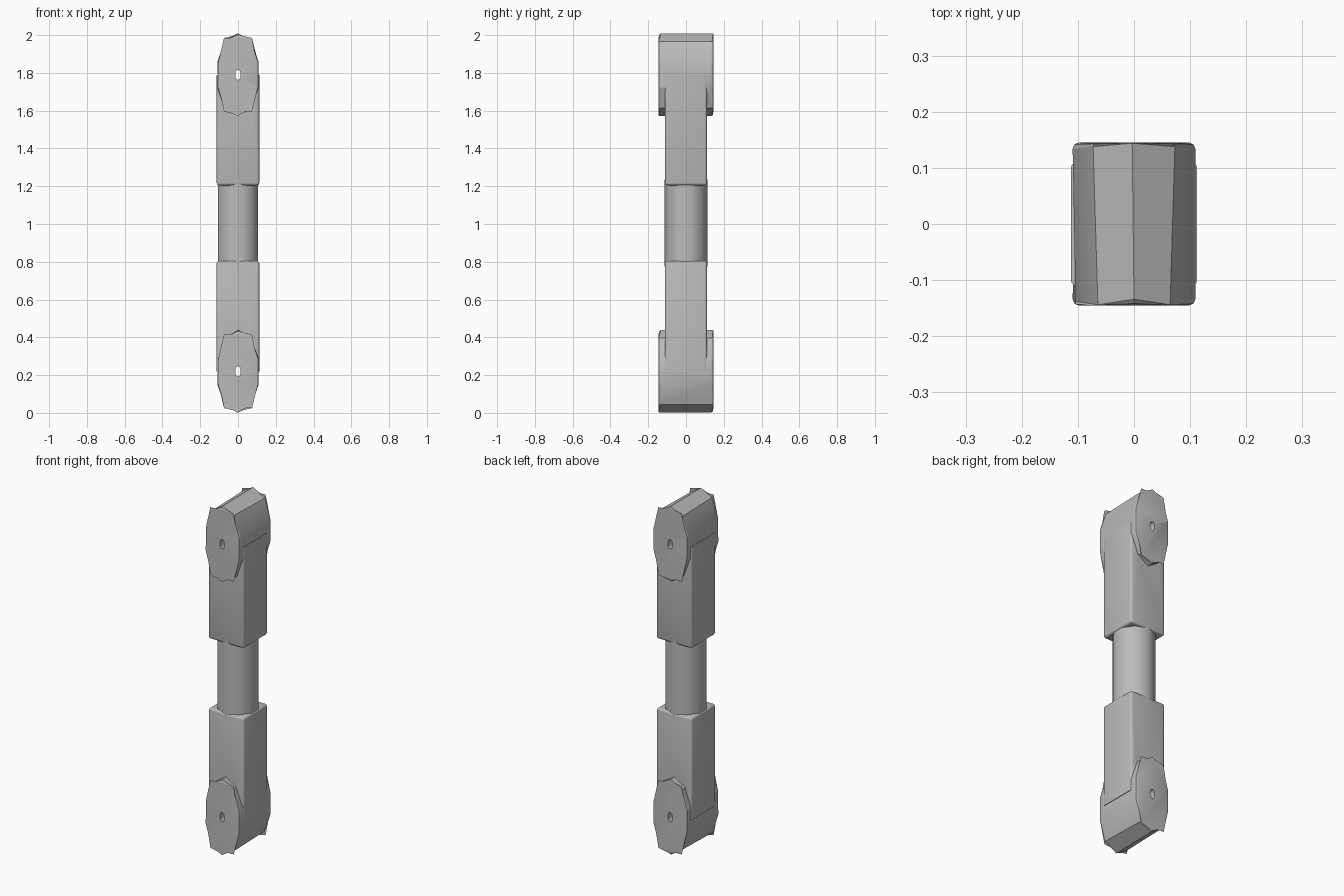
import bpy, bmesh, math
from mathutils import Matrix

if "Cube" in bpy.data.objects:
    bpy.data.objects.remove(bpy.data.objects["Cube"])

MID, HUB = 1.005, 0.785          # centre height, hub distance from it
STRETCH = 1.9                    # hubs and holes are taller than wide

grey = bpy.data.materials.new("plain grey")
grey.use_nodes = True
colour = (0.5, 0.5, 0.5, 1)
grey.diffuse_color = colour
grey.node_tree.nodes["Principled BSDF"].inputs["Base Color"].default_value = colour


def finish(name, bm, angle=32, hidden=False):
    bmesh.ops.recalc_face_normals(bm, faces=bm.faces)
    mesh = bpy.data.meshes.new(name)
    bm.to_mesh(mesh)
    bm.free()
    mesh.materials.append(grey)
    ob = bpy.data.objects.new(name, mesh)
    bpy.context.collection.objects.link(ob)
    ob.hide_render = hidden
    if not hidden:
        smooth(ob, angle)
    return ob


def smooth(ob, angle):
    bpy.ops.object.select_all(action="DESELECT")
    ob.select_set(True)
    bpy.context.view_layer.objects.active = ob
    bpy.ops.object.shade_smooth_by_angle(angle=math.radians(angle))


def cross_cylinder(sides, radius, depth, z, rim=0):
    """Cylinder lying along y, stretched upwards, with an optional rounded rim."""
    bm = bmesh.new()
    bmesh.ops.create_cone(bm, cap_ends=True, segments=sides, radius1=radius,
                          radius2=radius, depth=depth)
    bm.transform(Matrix.Rotation(math.pi / 2, 4, "X"))
    if rim:
        edges = [e for e in bm.edges
                 if abs(e.verts[0].co.y - e.verts[1].co.y) < 0.001]
        bmesh.ops.bevel(bm, geom=edges, offset=rim, segments=2, profile=0.5,
                        affect="EDGES")
    bm.transform(Matrix.Translation((0, 0, z)) @ Matrix.Diagonal((1, 1, STRETCH, 1)))
    return bm


def cut(ob, cutter, operation):
    mod = ob.modifiers.new("cut", "BOOLEAN")
    mod.operation, mod.object, mod.solver = operation, cutter, "EXACT"
    bpy.context.view_layer.objects.active = ob
    bpy.ops.object.modifier_apply(modifier=mod.name)


for name, side in (("upper", 1), ("lower", -1)):
    z = MID + side * HUB

    # Square block from the hub centre to the shaft
    near, far = MID + side * 0.2, z
    bm = bmesh.new()
    bmesh.ops.create_cube(bm, size=1)
    bm.transform(Matrix.Translation((0, 0, (near + far) / 2))
                 @ Matrix.Diagonal((0.225, 0.222, abs(far - near), 1)))
    edges = [e for e in bm.edges
             if any(abs(v.co.z - far) > 0.01 for v in e.verts)]
    bmesh.ops.bevel(bm, geom=edges, offset=0.012, segments=3, profile=0.5,
                    affect="EDGES")
    block = finish(name + "_end_block", bm)

    # Ten-sided hub merged into the block, with a pin hole right through
    hub = finish(name + "_hub", cross_cylinder(10, 0.115, 0.29, z, 0.011), hidden=True)
    pin = finish(name + "_pin_hole", cross_cylinder(16, 0.0145, 0.5, z), hidden=True)
    cut(block, hub, "UNION")
    cut(block, pin, "DIFFERENCE")
    for helper in (hub, pin):
        bpy.data.objects.remove(helper)
    smooth(block, 32)

# Round shaft between the blocks
bm = bmesh.new()
bmesh.ops.create_cone(bm, cap_ends=True, segments=10, radius1=0.115,
                      radius2=0.115, depth=0.46)
bm.transform(Matrix.Translation((0, 0, MID)) @ Matrix.Rotation(math.pi / 2, 4, "Z"))
for v in bm.verts:                # keep a corner on each x side
    v.co.x, v.co.y = v.co.y, v.co.x
bmesh.ops.transform(bm, matrix=Matrix.Diagonal((0.98, 0.98, 1, 1)), verts=bm.verts)
finish("middle_shaft", bm, 45)
